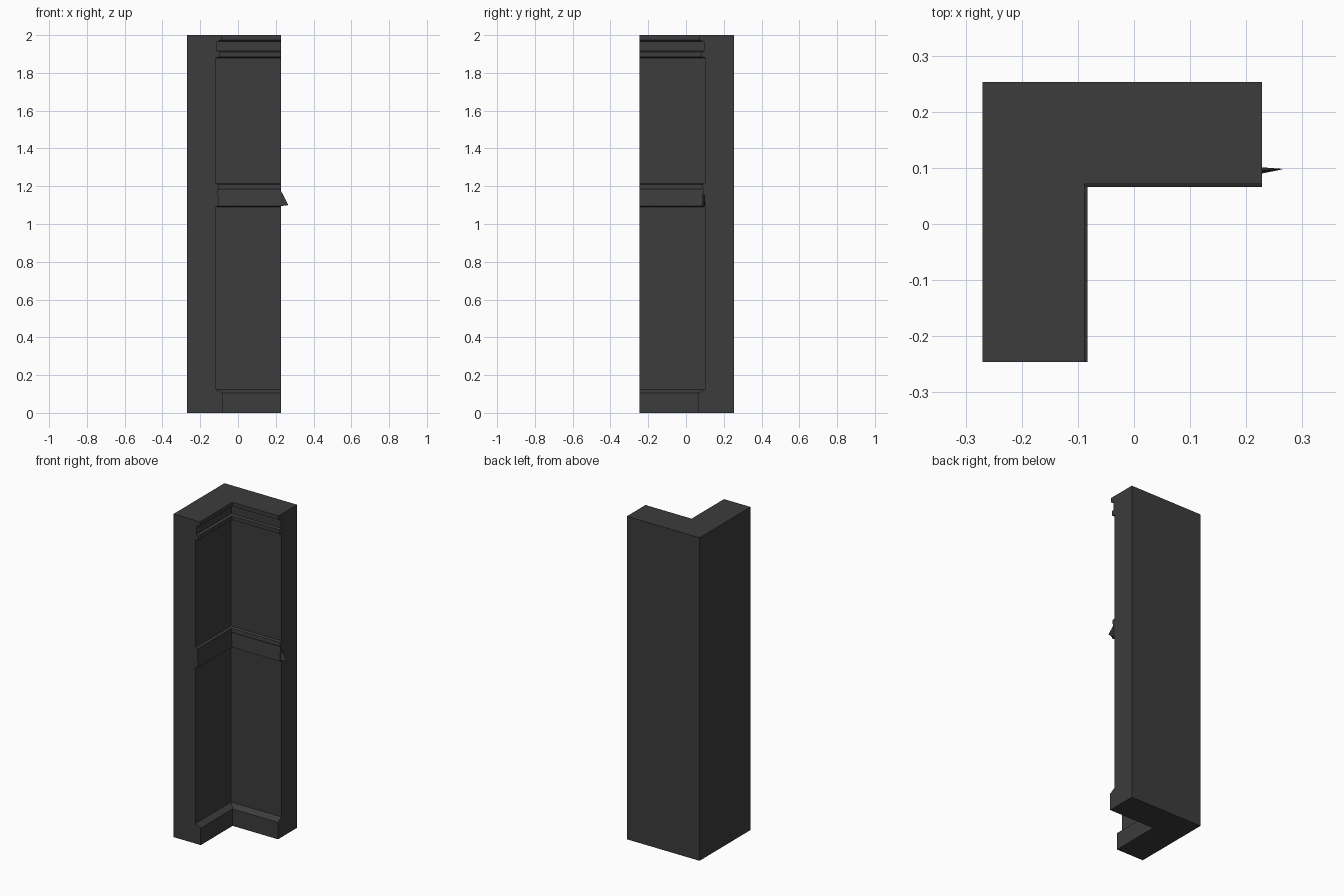
import bpy, bmesh

cube = bpy.data.objects.get("Cube")
if cube:
    bpy.data.objects.remove(cube, do_unlink=True)

# Single dark grey material
grey = bpy.data.materials.new("dark_grey")
grey.use_nodes = True
colour = (0.045, 0.045, 0.045, 1)
grey.diffuse_color = colour
grey.node_tree.nodes["Principled BSDF"].inputs["Base Color"].default_value = colour

LEFT, BACK = -0.27, 0.253
FRONT_END, SIDE_END = -0.246, 0.228


def finish(name, bm):
    bmesh.ops.recalc_face_normals(bm, faces=bm.faces)
    mesh = bpy.data.meshes.new(name)
    bm.to_mesh(mesh)
    bm.free()
    mesh.materials.append(grey)
    obj = bpy.data.objects.new(name, mesh)
    bpy.context.collection.objects.link(obj)
    return obj


def sweep_corner(name, profile):
    """Sweep a (depth, height) profile round the mitred inside corner."""
    bm = bmesh.new()
    stations = (
        lambda d, z: (LEFT + d, FRONT_END, z),
        lambda d, z: (LEFT + d, BACK - d, z),
        lambda d, z: (SIDE_END, BACK - d, z),
    )
    rings = [[bm.verts.new(place(d, z)) for d, z in profile] for place in stations]
    n = len(profile)
    for a, b in zip(rings, rings[1:]):
        for i in range(n):
            j = (i + 1) % n
            bm.faces.new((a[i], a[j], b[j], b[i]))
    bm.faces.new(rings[0])
    bm.faces.new(rings[-1])
    return finish(name, bm)


# Wall section with skirting, middle rail and cornice
wall = 0.152
skirting = [(0.187, 0), (0.187, 0.105), (wall, 0.125)]
rail = [(wall, 1.09), (0.17, 1.095), (0.163, 1.18), (0.168, 1.19),
        (0.166, 1.21), (wall, 1.215)]
cornice = [(wall, 1.88), (0.172, 1.885), (0.172, 1.91), (0.157, 1.915),
           (0.157, 1.965), (0.182, 1.975), (0.182, 2)]
sweep_corner("corner_wall", [(0, 0)] + skirting + rail + cornice + [(0, 2)])

# Pointed tip at the open end of the rail
bm = bmesh.new()
tip = [bm.verts.new(p) for p in ((SIDE_END, 0.09, 1.095), (SIDE_END, 0.101, 1.095),
                                 (SIDE_END, 0.095, 1.175), (0.267, 0.098, 1.1))]
bmesh.ops.convex_hull(bm, input=tip)
finish("rail_end_tip", bm)
